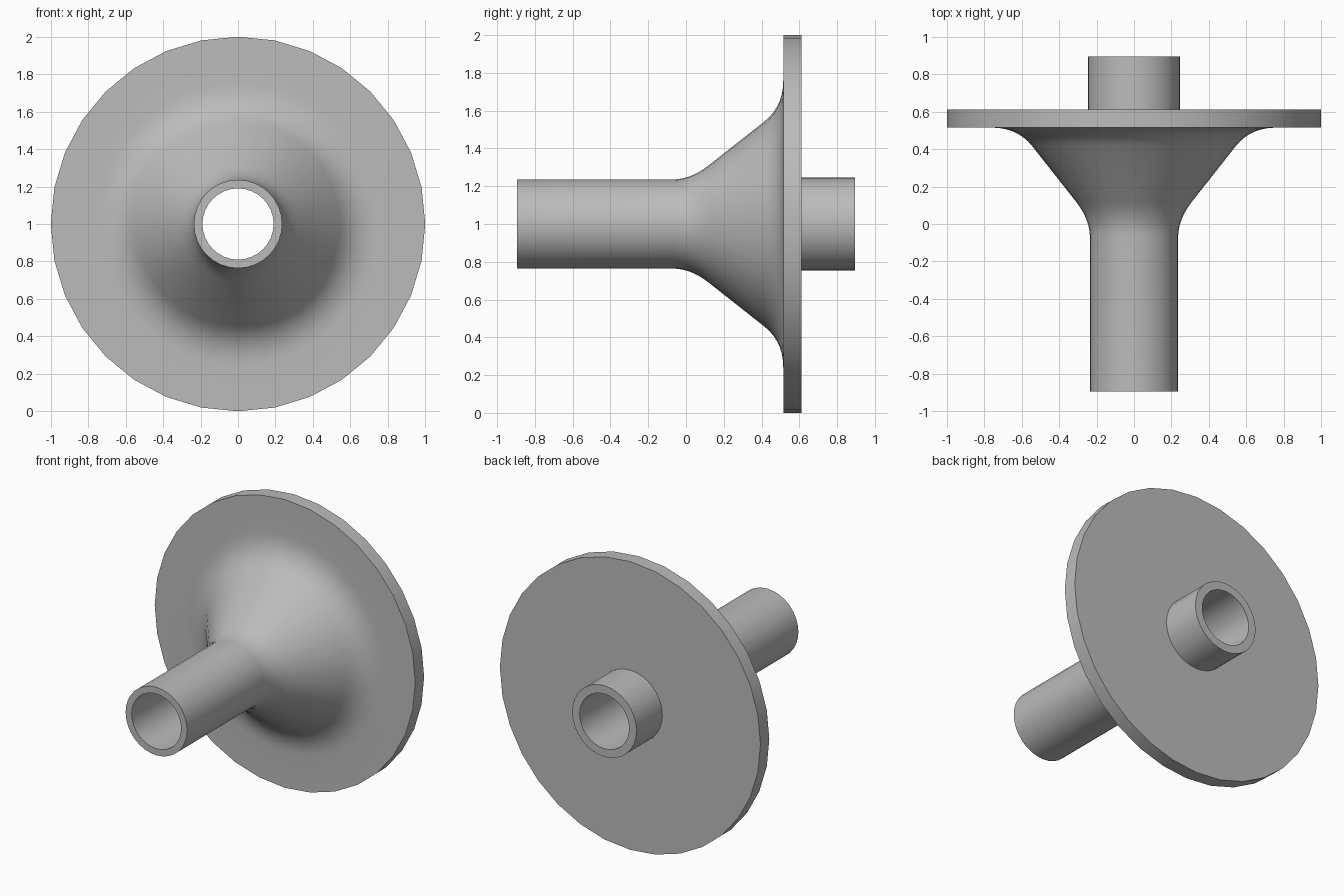
import bpy, bmesh, math

if "Cube" in bpy.data.objects:
    bpy.data.objects.remove(bpy.data.objects["Cube"])

SIDES = 32
AXIS_Z = 1.0

grey = bpy.data.materials.new("light_grey")
grey.diffuse_color = (0.5, 0.5, 0.5, 1)
grey.use_nodes = True
grey.node_tree.nodes["Principled BSDF"].inputs["Base Color"].default_value = grey.diffuse_color


def arc(p0, p1, p2, n=7):
    """Rounded blend from p0 to p2, pulled towards corner p1."""
    pts = []
    for i in range(n + 1):
        t = i / n
        pts.append(tuple((1 - t) ** 2 * a + 2 * t * (1 - t) * b + t * t * c
                         for a, b, c in zip(p0, p1, p2)))
    return pts


def lathe(name, profile):
    """Spin a closed (y, radius) profile around the horizontal y axis."""
    bm = bmesh.new()
    rings = []
    for k in range(SIDES):
        a = 2 * math.pi * k / SIDES
        rings.append([bm.verts.new((r * math.sin(a), y, AXIS_Z + r * math.cos(a)))
                      for y, r in profile])
    n = len(profile)
    for k in range(SIDES):
        p, q = rings[k], rings[(k + 1) % SIDES]
        for i in range(n):
            j = (i + 1) % n
            bm.faces.new((p[i], p[j], q[j], q[i]))
    bmesh.ops.recalc_face_normals(bm, faces=bm.faces)
    mesh = bpy.data.meshes.new(name)
    bm.to_mesh(mesh)
    bm.free()
    mesh.materials.append(grey)
    obj = bpy.data.objects.new(name, mesh)
    bpy.context.collection.objects.link(obj)
    bpy.context.view_layer.objects.active = obj
    obj.select_set(True)
    bpy.ops.object.shade_smooth_by_angle(angle=math.radians(30))
    obj.select_set(False)
    return obj


# One turned part: front tube, flared cone, disc flange, rear stub and bore
profile = [(-0.895, 0.19), (-0.895, 0.236)]
profile += arc((-0.06, 0.236), (0.035, 0.24), (0.13, 0.318))     # tube into cone
profile += arc((0.415, 0.543), (0.515, 0.622), (0.515, 0.76))    # cone into disc
profile += [(0.515, 1.0), (0.612, 1.0),                          # disc rim
            (0.612, 0.247), (0.895, 0.247), (0.895, 0.19)]       # rear stub
lathe("flanged_tube", profile)
